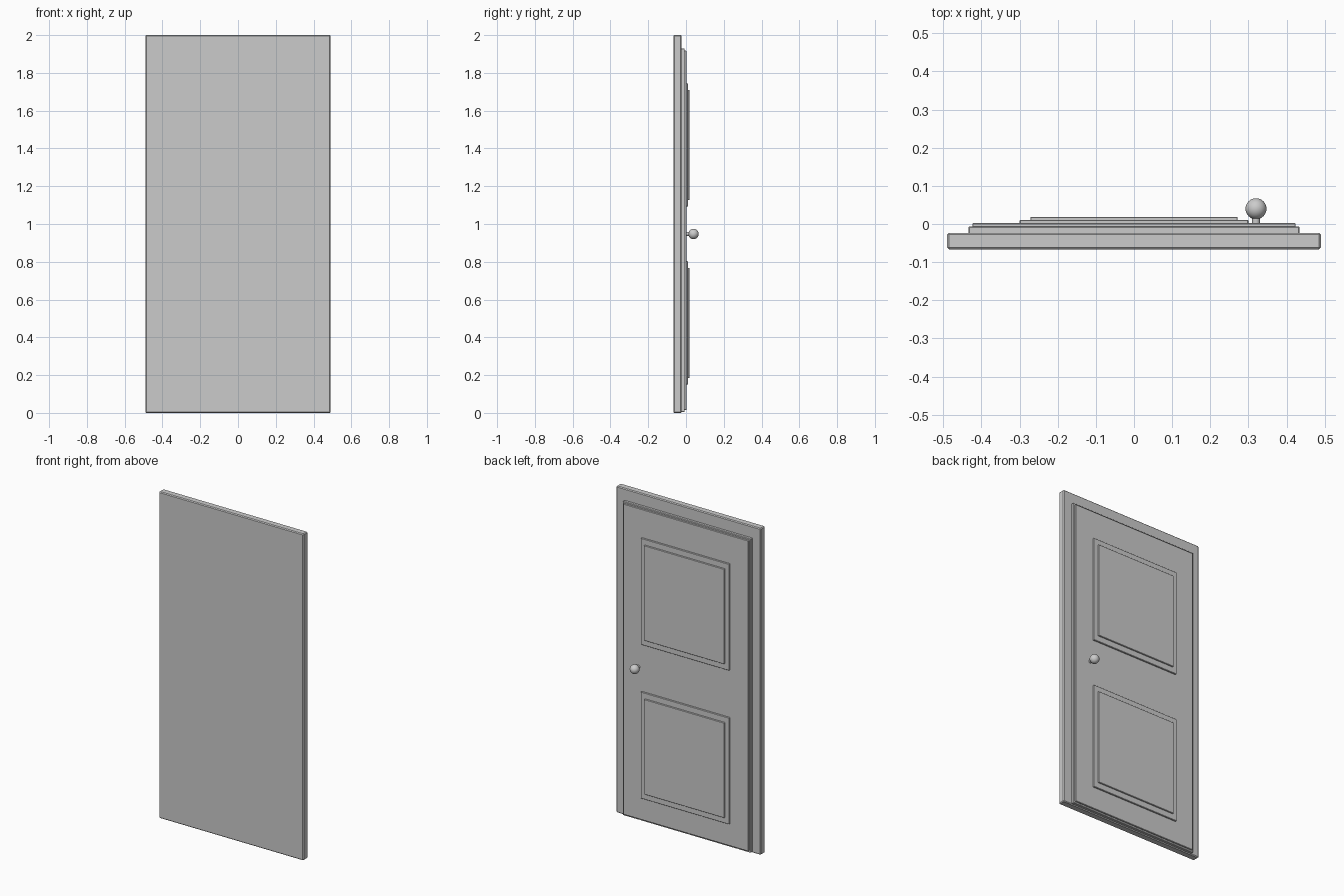
import bpy
import math

if "Cube" in bpy.data.objects:
    bpy.data.objects.remove(bpy.data.objects["Cube"])

grey = bpy.data.materials.new("light_grey")
grey.diffuse_color = (0.6, 0.6, 0.6, 1)
grey.use_nodes = True
grey.node_tree.nodes["Principled BSDF"].inputs["Base Color"].default_value = grey.diffuse_color


def slab(name, half_width, y0, y1, z0, z1, bevel):
    """Board centred on x, with a narrow chamfer on its edges."""
    bpy.ops.mesh.primitive_cube_add(size=1, location=(0, (y0 + y1) / 2, (z0 + z1) / 2))
    ob = bpy.context.object
    ob.name = name
    ob.scale = (2 * half_width, y1 - y0, z1 - z0)
    bpy.ops.object.transform_apply(location=False, rotation=False, scale=True)
    ob.data.materials.append(grey)
    if bevel:
        mod = ob.modifiers.new("chamfer", 'BEVEL')
        mod.width = bevel
        mod.segments = 1
    return ob


# Frame board and stepped door leaf
slab("frame", 0.49, -0.067, -0.023, 0.0, 2.0, 0.005)
slab("leaf_rim", 0.434, -0.03, -0.007, 0.005, 1.928, 0.002)
slab("leaf", 0.424, -0.03, 0.002, 0.015, 1.918, 0.002)

# Two raised panels, each with a moulding and a centre field
for name, z0, z1 in (("lower", 0.15, 0.803), ("upper", 1.092, 1.745)):
    slab(name + "_panel_moulding", 0.30, -0.01, 0.011, z0, z1, 0.002)
    slab(name + "_panel_field", 0.272, -0.01, 0.019, z0 + 0.035, z1 - 0.035, 0.002)

# Door knob on a short stem
KX, KY, KZ = 0.32, 0.040, 0.947
bpy.ops.mesh.primitive_cylinder_add(vertices=24, radius=0.01, depth=0.035,
                                    location=(KX, 0.0125, KZ),
                                    rotation=(math.pi / 2, 0, 0))
stem = bpy.context.object
stem.name = "knob_stem"
bpy.ops.mesh.primitive_uv_sphere_add(segments=32, ring_count=16, radius=0.0275,
                                     location=(KX, KY, KZ))
knob = bpy.context.object
knob.name = "knob"
for ob in (stem, knob):
    ob.data.materials.append(grey)
    bpy.ops.object.select_all(action='DESELECT')
    ob.select_set(True)
    bpy.context.view_layer.objects.active = ob
    bpy.ops.object.shade_smooth_by_angle(angle=math.radians(40))
